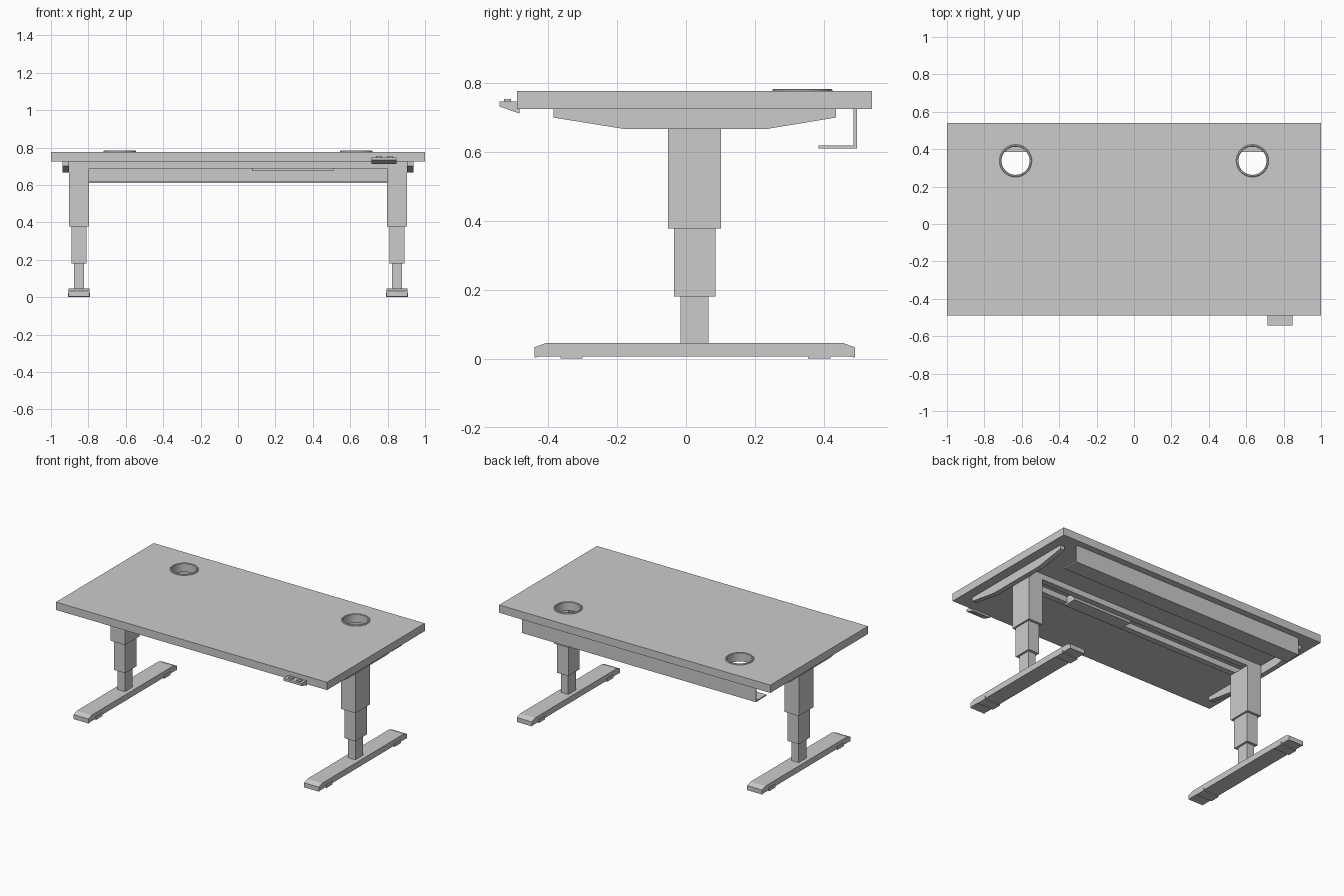
import bpy, bmesh, math

if "Cube" in bpy.data.objects:
    bpy.data.objects.remove(bpy.data.objects["Cube"])

grey = bpy.data.materials.new("light grey")
grey.diffuse_color = (0.6, 0.6, 0.6, 1)
grey.use_nodes = True
grey.node_tree.nodes["Principled BSDF"].inputs["Base Color"].default_value = grey.diffuse_color


def finish(name, bm):
    bmesh.ops.recalc_face_normals(bm, faces=bm.faces)
    mesh = bpy.data.meshes.new(name)
    bm.to_mesh(mesh)
    bm.free()
    mesh.materials.append(grey)
    ob = bpy.data.objects.new(name, mesh)
    bpy.context.collection.objects.link(ob)
    return ob


def extrude_x(name, profile, x0, x1):
    """Closed (y, z) profile swept from x0 to x1."""
    bm = bmesh.new()
    a = [bm.verts.new((x0, y, z)) for y, z in profile]
    b = [bm.verts.new((x1, y, z)) for y, z in profile]
    bm.faces.new(a)
    bm.faces.new(b[::-1])
    n = len(a)
    for i in range(n):
        j = (i + 1) % n
        bm.faces.new((a[i], b[i], b[j], a[j]))
    return finish(name, bm)


def box(name, x0, x1, y0, y1, z0, z1):
    return extrude_x(name, [(y0, z0), (y1, z0), (y1, z1), (y0, z1)], x0, x1)


def lathe(name, profile, cx, cy, seg=48):
    """Closed (r, z) profile turned about a vertical axis."""
    bm = bmesh.new()
    rings = []
    for k in range(seg):
        t = 2 * math.pi * k / seg
        rings.append([bm.verts.new((cx + r * math.cos(t), cy + r * math.sin(t), z))
                      for r, z in profile])
    n = len(profile)
    for k in range(seg):
        p, q = rings[k], rings[(k + 1) % seg]
        for i in range(n):
            j = (i + 1) % n
            bm.faces.new((p[i], q[i], q[j], p[j]))
    ob = finish(name, bm)
    bpy.context.view_layer.objects.active = ob
    ob.select_set(True)
    bpy.ops.object.shade_smooth_by_angle(angle=math.radians(35))
    ob.select_set(False)
    return ob


TOP, UNDER = 0.777, 0.725
HOLE_X, HOLE_Y = 0.633, 0.338

# Tabletop with two cable holes
tabletop = box("tabletop", -1, 1, -0.49, 0.54, UNDER, TOP)
for s in (-1, 1):
    bm = bmesh.new()
    bmesh.ops.create_cone(bm, cap_ends=True, segments=48, radius1=0.08, radius2=0.08, depth=0.3)
    bmesh.ops.translate(bm, verts=bm.verts, vec=(s * HOLE_X, HOLE_Y, 0.75))
    cutter = finish("hole_cutter", bm)
    cutter.hide_render = True
    cutter.hide_set(True)
    cut = tabletop.modifiers.new("cable hole", "BOOLEAN")
    cut.operation = "DIFFERENCE"
    cut.solver = "EXACT"
    cut.object = cutter
    # Flanged cable sleeve
    lathe("cable_grommet", [(0.075, UNDER), (0.081, UNDER), (0.081, TOP - 0.001), (0.087, TOP - 0.001),
                            (0.087, 0.780), (0.084, 0.783), (0.078, 0.783), (0.075, 0.780)],
          s * HOLE_X, HOLE_Y)

# Legs, feet and brackets on both sides
for s in (-1, 1):
    c = s * 0.85
    for name, hx, hy, z0, z1 in (("lower_leg", 0.027, 0.041, 0.04, 0.19),
                                 ("middle_leg", 0.041, 0.060, 0.18, 0.39),
                                 ("upper_leg", 0.0535, 0.077, 0.378, 0.687)):
        box(name, c - hx, c + hx, 0.025 - hy, 0.025 + hy, z0, z1)
    extrude_x("foot", [(-0.44, 0.003), (-0.425, 0.006), (0.475, 0.006), (0.49, 0.003),
                       (0.49, 0.033), (0.455, 0.046), (-0.405, 0.046), (-0.44, 0.033)],
              c - 0.055, c + 0.055)
    for y0, y1 in ((-0.365, -0.30), (0.354, 0.42)):
        box("foot_pad", c - 0.059, c + 0.059, y0, y1, 0, 0.021)
    extrude_x("side_bracket", [(-0.385, UNDER), (-0.385, 0.70), (-0.18, 0.667),
                               (0.235, 0.667), (0.435, 0.70), (0.435, UNDER)],
              s * 0.904, s * 0.937)

# Cross rails and control box under the top
box("front_rail", -0.904, 0.904, -0.052, -0.012, 0.687, UNDER)
box("back_rail", -0.904, 0.904, 0.062, 0.102, 0.687, UNDER)
box("control_box", 0.075, 0.51, -0.035, 0.057, 0.675, UNDER)

# Cable tray
extrude_x("cable_tray", [(0.385, 0.61), (0.496, 0.61), (0.496, UNDER), (0.487, UNDER),
                         (0.487, 0.619), (0.385, 0.619)], -0.863, 0.863)

# Hand controller with two buttons
extrude_x("controller", [(-0.542, 0.747), (-0.49, 0.747), (-0.483, 0.725),
                         (-0.483, 0.712), (-0.542, 0.732)], 0.715, 0.847)
for x in (0.738, 0.797):
    box("controller_button", x, x + 0.033, -0.528, -0.508, 0.745, 0.754)
